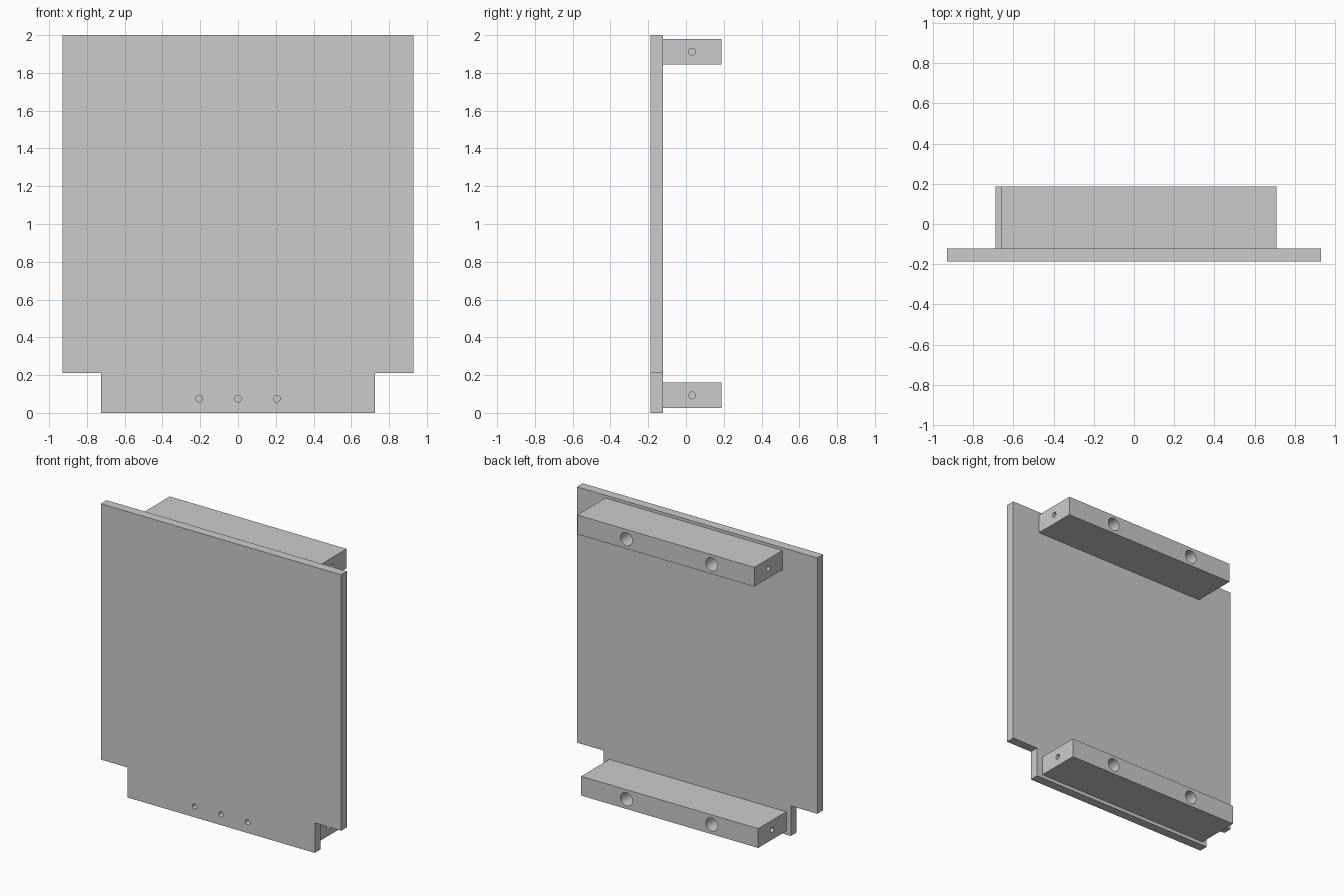
import bpy, bmesh
from math import radians
from mathutils import Matrix, Vector

if "Cube" in bpy.data.objects:
    bpy.data.objects.remove(bpy.data.objects["Cube"])


def extrude_outline(name, outline, y0, y1):
    """Solid made from an (x, z) outline pushed from y0 to y1."""
    bm = bmesh.new()
    face = bm.faces.new([bm.verts.new((x, y0, z)) for x, z in outline])
    new = bmesh.ops.extrude_face_region(bm, geom=[face])["geom"]
    verts = [v for v in new if isinstance(v, bmesh.types.BMVert)]
    bmesh.ops.translate(bm, verts=verts, vec=(0, y1 - y0, 0))
    bmesh.ops.recalc_face_normals(bm, faces=bm.faces)
    mesh = bpy.data.meshes.new(name)
    bm.to_mesh(mesh)
    bm.free()
    obj = bpy.data.objects.new(name, mesh)
    bpy.context.collection.objects.link(obj)
    return obj


def drill(obj, holes):
    """Cut round holes, each given as (start, end, radius)."""
    bm = bmesh.new()
    for start, end, radius in holes:
        a, b = Vector(start), Vector(end)
        turn = (b - a).to_track_quat("Z", "Y").to_matrix().to_4x4()
        bmesh.ops.create_cone(bm, cap_ends=True, segments=32, radius1=radius,
                              radius2=radius, depth=(b - a).length,
                              matrix=Matrix.Translation((a + b) / 2) @ turn)
    mesh = bpy.data.meshes.new("hole_cutter")
    bm.to_mesh(mesh)
    bm.free()
    cutter = bpy.data.objects.new("hole_cutter", mesh)
    bpy.context.collection.objects.link(cutter)
    cutter.hide_render = True
    mod = obj.modifiers.new("holes", "BOOLEAN")
    mod.operation, mod.solver, mod.object = "DIFFERENCE", "EXACT", cutter
    bpy.ops.object.select_all(action="DESELECT")
    obj.select_set(True)
    bpy.context.view_layer.objects.active = obj
    bpy.ops.object.modifier_apply(modifier=mod.name)
    bpy.data.objects.remove(cutter)
    bpy.ops.object.shade_smooth_by_angle(angle=radians(30))


FRONT, JOINT, BACK = -0.187, -0.123, 0.187
SCREW_R, SOCKET_R = 0.018, 0.046
screw_x = (-0.205, 0, 0.205)

# Front panel with notched lower corners and three screw holes
half = [(0.725, 0), (0.725, 0.21), (0.93, 0.21), (0.93, 2)]
panel = extrude_outline("front_panel",
                        half + [(-x, z) for x, z in reversed(half)],
                        FRONT, JOINT)
drill(panel, [((x, FRONT - 0.05, 0.075), (x, JOINT + 0.05, 0.075), SCREW_R)
              for x in screw_x])

# Two rear rails, slightly offset sideways from each other
for name, x0, x1, z0 in (("upper_rail", -0.66, 0.71, 1.845),
                         ("lower_rail", -0.69, 0.68, 0.025)):
    z1 = z0 + 0.135
    mid = (z0 + z1) / 2
    rail = extrude_outline(name, [(x0, z0), (x1, z0), (x1, z1), (x0, z1)],
                           JOINT, BACK)
    # Large sockets in the back, small pilot holes in both ends
    holes = [((x, BACK + 0.05, mid), (x, JOINT + 0.03, mid), SOCKET_R)
             for x in (-0.33, 0.33)]
    holes += [((x0 - 0.05, 0.032, mid), (x0 + 0.2, 0.032, mid), SCREW_R),
              ((x1 + 0.05, 0.032, mid), (x1 - 0.2, 0.032, mid), SCREW_R)]
    # Panel screws continue into the lower rail
    if name == "lower_rail":
        holes += [((x, JOINT - 0.05, 0.075), (x, JOINT + 0.12, 0.075), SCREW_R)
                  for x in screw_x]
    drill(rail, holes)
